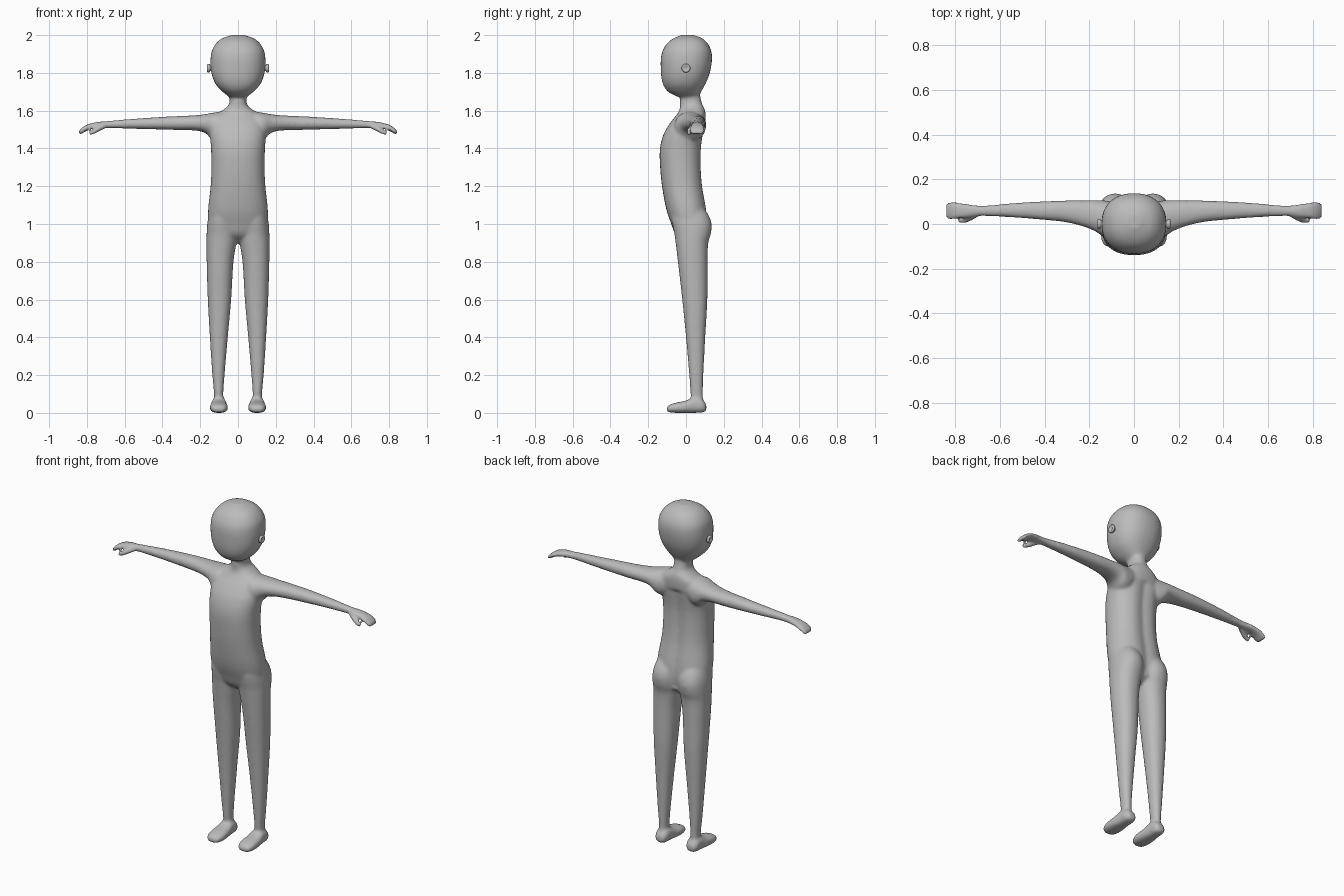
import bpy, bmesh, math

skin = bpy.data.materials.new("plain grey")
skin.diffuse_color = (0.5, 0.5, 0.5, 1)


def smooth_rows(rows, steps):
    """Refine rows (position, u0, u1, v0, v1) with a cubic through them."""
    def slope(i, k):
        a, b = rows[max(i - 1, 0)], rows[min(i + 1, len(rows) - 1)]
        return (b[k] - a[k]) / (b[0] - a[0])
    out = []
    for i in range(len(rows) - 1):
        a, b = rows[i], rows[i + 1]
        d = b[0] - a[0]
        for j in range(steps):
            s = j / steps
            row = [a[0] + d * s]
            for k in range(1, 5):
                row.append((2*s**3 - 3*s*s + 1) * a[k] + (s**3 - 2*s*s + s) * d * slope(i, k)
                           + (3*s*s - 2*s**3) * b[k] + (s**3 - s*s) * d * slope(i + 1, k))
            out.append(row)
    return out + [list(rows[-1])]


def loft(bm, axis, rows, side=1, power=2.2, steps=4, n=32):
    """Skin rounded sections along an axis; u and v are the next two axes in x-y-z order."""
    if steps > 1:
        rows = smooth_rows(rows, steps)
    rings = []
    for t, u0, u1, v0, v1 in rows:
        ring = []
        for i in range(n):
            a = 2 * math.pi * i / n
            c, s = math.cos(a), math.sin(a)
            co = [0, 0, 0]
            co[axis] = t
            co[(axis + 1) % 3] = (u0 + u1) / 2 + (u1 - u0) / 2 * math.copysign(abs(c) ** (2 / power), c)
            co[(axis + 2) % 3] = (v0 + v1) / 2 + (v1 - v0) / 2 * math.copysign(abs(s) ** (2 / power), s)
            co[0] *= side
            ring.append(bm.verts.new(co))
        rings.append(ring)
    for r, q in zip(rings, rings[1:]):
        for i in range(n):
            j = (i + 1) % n
            bm.faces.new((r[i], r[j], q[j], q[i]))
    bm.faces.new(rings[0])
    bm.faces.new(rings[-1])
    return [v for ring in rings for v in ring]


def finish(bm, name):
    bmesh.ops.recalc_face_normals(bm, faces=bm.faces)
    me = bpy.data.meshes.new(name)
    bm.to_mesh(me)
    bm.free()
    me.materials.append(skin)
    me.shade_smooth()
    ob = bpy.data.objects.new(name, me)
    bpy.context.collection.objects.link(ob)
    return ob


# torso and neck: height, half width, front, back
torso = [(.90, .05, 0, .06), (.94, .12, -.052, .105), (1.0, .155, -.078, .118),
         (1.08, .158, -.105, .112), (1.2, .145, -.127, .092), (1.3, .141, -.137, .085),
         (1.4, .143, -.138, .086), (1.48, .148, -.117, .096), (1.54, .14, -.08, .103),
         (1.58, .115, -.048, .104), (1.605, .078, -.034, .1), (1.63, .05, -.032, .088),
         (1.66, .044, -.032, .079), (1.72, .044, -.02, .07)]
head = [(1.675, .05, -.05, .065), (1.70, .082, -.095, .08), (1.735, .115, -.12, .1),
        (1.78, .136, -.131, .12), (1.83, .145, -.134, .133), (1.88, .145, -.133, .138),
        (1.92, .138, -.123, .133), (1.96, .113, -.097, .112), (1.985, .08, -.062, .082),
        (2.001, .03, -.02, .04)]
# limbs: position along the axis, then the two extents across it
arm = [(.05, -.02, .09, 1.48, 1.60), (.10, -.06, .1, 1.44, 1.594), (.14, -.055, .106, 1.448, 1.588),
       (.17, -.035, .106, 1.48, 1.582), (.22, -.014, .105, 1.494, 1.576), (.3, .007, .105, 1.497, 1.572),
       (.4, .018, .102, 1.50, 1.567), (.55, .03, .093, 1.504, 1.557), (.66, .035, .083, 1.507, 1.548),
       (.70, .035, .083, 1.507, 1.544), (.74, .029, .089, 1.506, 1.541), (.78, .024, .096, 1.501, 1.532),
       (.81, .02, .098, 1.489, 1.521), (.83, .019, .098, 1.476, 1.506), (.842, .028, .09, 1.472, 1.494)]
thumb = [(.70, .03, .058, 1.508, 1.532), (.74, .009, .04, 1.486, 1.516),
         (.77, .002, .03, 1.473, 1.499), (.79, .005, .026, 1.469, 1.49)]
leg = [(1.10, .04, .13, -.04, .08), (1.05, .012, .153, -.075, .118), (1.0, .005, .163, -.072, .136),
       (.95, .004, .166, -.062, .132), (.90, .009, .167, -.055, .118), (.8, .024, .166, -.043, .114),
       (.6, .036, .16, -.02, .113), (.4, .054, .149, 0, .102), (.2, .071, .136, .017, .092),
       (.1, .078, .127, .024, .089), (.03, .078, .127, .028, .09)]
foot = [(-.102, .008, .03, .08, .125), (-.09, .003, .042, .064, .14), (-.05, 0, .055, .053, .149),
        (0, 0, .065, .056, .147), (.05, 0, .085, .062, .14), (.09, .002, .07, .066, .136),
        (.108, .012, .045, .08, .122)]

bm = bmesh.new()
for v in loft(bm, 2, [(z, -w, w, f, b) for z, w, f, b in torso], power=2.3):
    # shallow spine groove down the back
    if v.co.y > 0 and .95 < v.co.z < 1.52:
        v.co.y -= .014 * math.exp(-(v.co.x / .035) ** 2)
loft(bm, 2, [(z, -w, w, f, b) for z, w, f, b in head], power=2.25)
for side in (1, -1):
    loft(bm, 0, arm, side)
    loft(bm, 0, thumb, side)
    loft(bm, 2, leg, side)
    loft(bm, 1, foot, side, power=2.5)

# fuse the parts into one soft skin
body = finish(bm, "body")
fuse = body.modifiers.new("fuse", 'REMESH')
fuse.mode = 'VOXEL'
fuse.voxel_size = .008
fuse.use_smooth_shade = True
soften = body.modifiers.new("soften", 'SMOOTH')
soften.factor = .5
soften.iterations = 8

# small round ears with a dimpled face: distance out, radius
ear = [(.13, .015), (.147, .015), (.15, .022), (.159, .023), (.163, .019), (.163, .014), (.158, .008)]
for side, name in ((1, "left_ear"), (-1, "right_ear")):
    bm = bmesh.new()
    loft(bm, 0, [(x, -r, r, 1.825 - r, 1.825 + r) for x, r in ear], side, power=2, steps=1, n=24)
    finish(bm, name)
